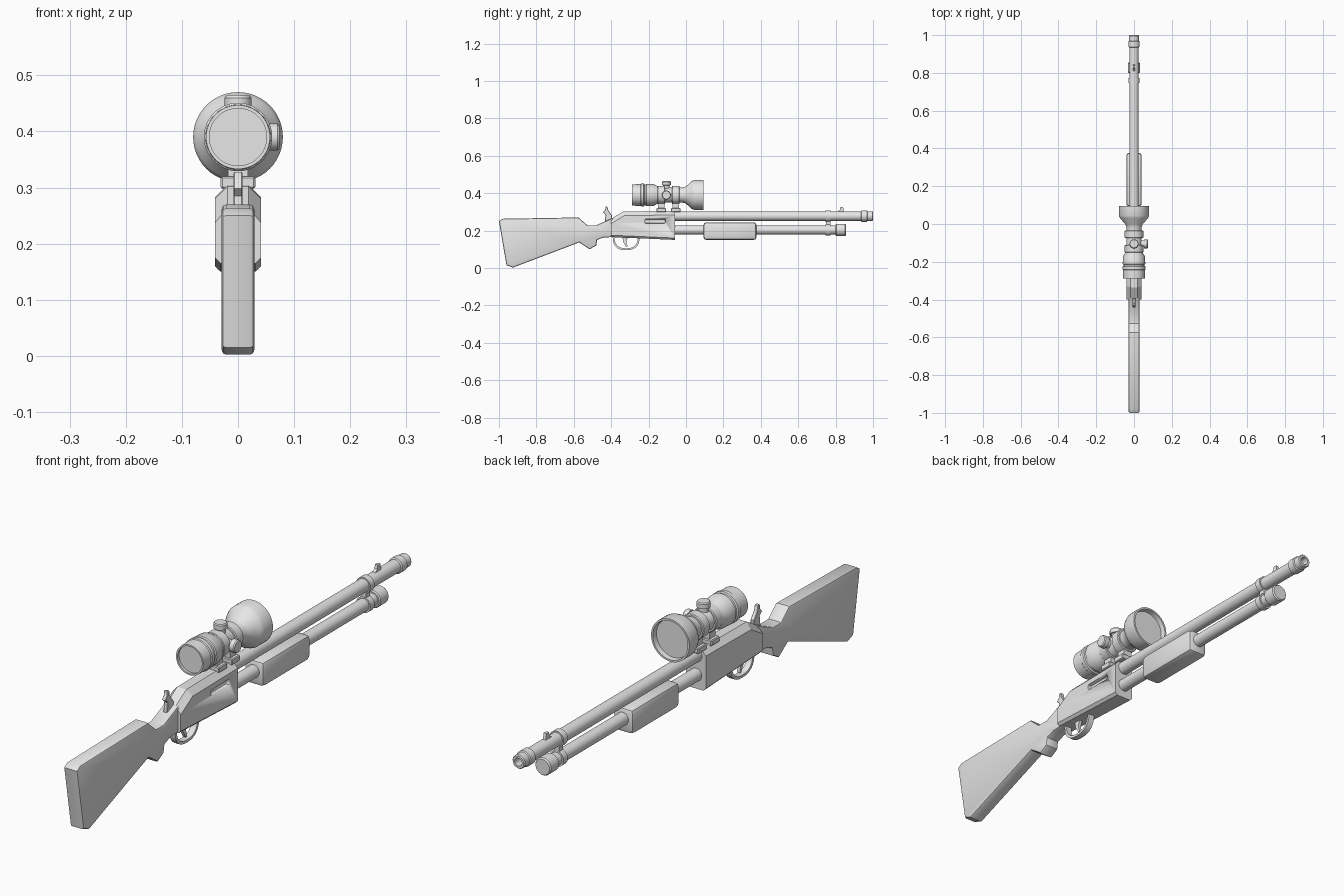
import bpy, bmesh, math
from mathutils import Matrix, Vector

cube = bpy.data.objects.get("Cube")
if cube:
    bpy.data.objects.remove(cube, do_unlink=True)

grey = bpy.data.materials.new("plain_grey")
grey.use_nodes = True
grey.diffuse_color = (0.8, 0.8, 0.8, 1)
grey.node_tree.nodes["Principled BSDF"].inputs["Base Color"].default_value = (0.8, 0.8, 0.8, 1)


def finish(name, bm, smooth=True, angle=35):
    bmesh.ops.recalc_face_normals(bm, faces=bm.faces)
    mesh = bpy.data.meshes.new(name)
    bm.to_mesh(mesh)
    bm.free()
    mesh.materials.append(grey)
    obj = bpy.data.objects.new(name, mesh)
    bpy.context.collection.objects.link(obj)
    bpy.ops.object.select_all(action='DESELECT')
    obj.select_set(True)
    bpy.context.view_layer.objects.active = obj
    if smooth:
        bpy.ops.object.shade_smooth_by_angle(angle=math.radians(angle))
    return obj


def bevel(bm, edges, width, segments=1):
    bmesh.ops.bevel(bm, geom=list(edges), offset=width, segments=segments,
                    profile=0.5, affect='EDGES', clamp_overlap=True)


def prism_mesh(points, half):
    """Side outline of (y, z) points, extruded across x."""
    bm = bmesh.new()
    face = bm.faces.new([bm.verts.new((-half, y, z)) for y, z in points])
    new = bmesh.ops.extrude_face_region(bm, geom=[face])["geom"]
    bmesh.ops.translate(bm, vec=(2 * half, 0, 0),
                        verts=[v for v in new if isinstance(v, bmesh.types.BMVert)])
    return bm


def rim_edges(bm):
    return [e for e in bm.edges if abs(e.verts[0].co.x - e.verts[1].co.x) < 1e-5]


def prism(name, points, half, width=0, segments=1):
    bm = prism_mesh(points, half)
    if width:
        bevel(bm, rim_edges(bm), width, segments)
    return finish(name, bm)


def box(name, centre, size, width=0, segments=1):
    bm = bmesh.new()
    bmesh.ops.create_cube(bm, size=1)
    bmesh.ops.scale(bm, vec=size, verts=bm.verts)
    bmesh.ops.translate(bm, vec=centre, verts=bm.verts)
    if width:
        bevel(bm, bm.edges, width, segments)
    return finish(name, bm)


def lathe(name, profile, centre, axis='Y', sides=32):
    """Turn (distance, radius) pairs around an axis through centre."""
    bm = bmesh.new()
    rings = []
    for d, r in profile:
        rings.append([bm.verts.new((r * math.cos(2 * math.pi * i / sides),
                                    r * math.sin(2 * math.pi * i / sides), d))
                      for i in range(sides)])
    for a, b in zip(rings, rings[1:]):
        for i in range(sides):
            j = (i + 1) % sides
            bm.faces.new((a[i], a[j], b[j], b[i]))
    bm.faces.new(rings[0])
    bm.faces.new(rings[-1])
    turn = {'X': Matrix.Rotation(math.pi / 2, 4, 'Y'),
            'Y': Matrix.Rotation(-math.pi / 2, 4, 'X'),
            'Z': Matrix.Identity(4)}[axis]
    bm.transform(Matrix.Translation(Vector(centre)) @ turn)
    return finish(name, bm)


BARREL_Z, TUBE_Z, SCOPE_Z = 0.277, 0.203, 0.39

# Shoulder stock with grip
prism("stock", [(-1, 0.25), (-0.98, 0.263), (-0.575, 0.27), (-0.527, 0.228), (-0.48, 0.228),
                (-0.39, 0.268), (-0.39, 0.165), (-0.44, 0.163), (-0.475, 0.15), (-0.48, 0.12),
                (-0.516, 0.1), (-0.57, 0.137), (-0.925, 0.002), (-0.96, 0.015)],
      0.029, 0.008, 2)

# Receiver: broad chamfers above, narrow ones below
bm = prism_mesh([(-0.4, 0.263), (-0.335, 0.302), (-0.06, 0.305), (-0.06, 0.15),
                 (-0.4, 0.165)], 0.041)
bevel(bm, [e for e in rim_edges(bm) if min(v.co.z for v in e.verts) > 0.25], 0.022)
bevel(bm, [e for e in bm.edges if max(v.co.z for v in e.verts) < 0.2
           and abs(e.verts[0].co.y - e.verts[1].co.y) > 0.1], 0.01)
receiver = finish("receiver", bm, angle=20)

# Ejection port, cut into the left side
cutter = box("port_cutter", (0.041, -0.165, 0.25), (0.03, 0.11, 0.023), 0.006, 2)
cutter.hide_render = True
cut = receiver.modifiers.new("port", 'BOOLEAN')
cut.operation, cut.object, cut.solver = 'DIFFERENCE', cutter, 'EXACT'
bpy.ops.object.select_all(action='DESELECT')
bpy.context.view_layer.objects.active = receiver
receiver.select_set(True)
bpy.ops.object.modifier_apply(modifier=cut.name)
bpy.data.objects.remove(cutter, do_unlink=True)

# Barrel with hollow muzzle
lathe("barrel", [(-0.1, 0.025), (0.935, 0.025), (0.938, 0.03), (0.967, 0.03), (0.97, 0.026),
                 (0.996, 0.026), (1, 0.023), (1, 0.015), (0.94, 0.015)], (0, 0, BARREL_Z))

# Magazine tube, end cap and sliding fore grip
lathe("magazine_tube", [(-0.1, 0.024), (0.81, 0.024)], (0, 0, TUBE_Z))
lathe("magazine_cap", [(0.8, 0.029), (0.804, 0.033), (0.85, 0.033), (0.855, 0.029)],
      (0, 0, TUBE_Z))
box("fore_grip", (0, 0.235, 0.197), (0.082, 0.284, 0.094), 0.015, 2)

# Clamp joining barrel and tube
for name, z in (("barrel_clamp", BARREL_Z), ("tube_clamp", TUBE_Z)):
    lathe(name, [(0.747, 0.03), (0.772, 0.03)], (0, 0, z))
box("clamp_web", (0, 0.76, 0.24), (0.02, 0.025, 0.04))

# Front sight
prism("front_sight", [(0.805, 0.298), (0.822, 0.31), (0.825, 0.325), (0.84, 0.325),
                      (0.845, 0.298)], 0.006)

# Hammer
prism("hammer", [(-0.395, 0.25), (-0.395, 0.28), (-0.408, 0.297), (-0.416, 0.31),
                 (-0.42, 0.327), (-0.43, 0.328), (-0.432, 0.312), (-0.443, 0.298),
                 (-0.43, 0.285), (-0.435, 0.24)], 0.008, 0.002)

# Trigger and its guard loop
def arc(ry, rz):
    out = []
    for i in range(17):
        c, s = math.cos(math.pi * i / 16), math.sin(math.pi * i / 16)
        out.append((-0.32 + ry * math.copysign(abs(c) ** 0.8, c), 0.166 - rz * abs(s) ** 0.8))
    return out

prism("trigger_guard", arc(0.072, 0.071) + arc(0.062, 0.061)[::-1], 0.012)
prism("trigger", [(-0.34, 0.165), (-0.335, 0.138), (-0.32, 0.112), (-0.312, 0.114),
                  (-0.319, 0.14), (-0.31, 0.165)], 0.006)

# Telescopic sight: one turned body with recessed lenses at both ends
lathe("scope_body", [(-0.278, 0.051), (-0.288, 0.051), (-0.288, 0.057), (-0.243, 0.058),
                     (-0.24, 0.061), (-0.226, 0.061), (-0.223, 0.056), (-0.215, 0.056),
                     (-0.212, 0.06), (-0.172, 0.058), (-0.14, 0.04), (-0.02, 0.04),
                     (0, 0.046), (0.03, 0.074), (0.045, 0.08), (0.094, 0.08),
                     (0.094, 0.073), (0.075, 0.071)], (0, 0, SCOPE_Z), sides=48)

# Scope rings, posts and feet
for label, y in (("rear", -0.132), ("front", -0.055)):
    lathe(label + "_scope_ring", [(-0.02, 0.046), (-0.017, 0.049), (0.017, 0.049), (0.02, 0.046)],
          (0, y, SCOPE_Z))
    box(label + "_scope_post", (0, y, 0.328), (0.036, 0.036, 0.05))
    box(label + "_scope_foot", (0, y, 0.309), (0.062, 0.05, 0.022), 0.003)

# Adjustment knobs on top and on the left
knob = [(0.03, 0.018), (0.052, 0.018), (0.053, 0.024), (0.07, 0.024), (0.074, 0.021)]
lathe("top_knob", knob, (0, -0.105, SCOPE_Z), 'Z', 24)
lathe("side_knob", knob, (0, -0.105, SCOPE_Z), 'X', 24)
